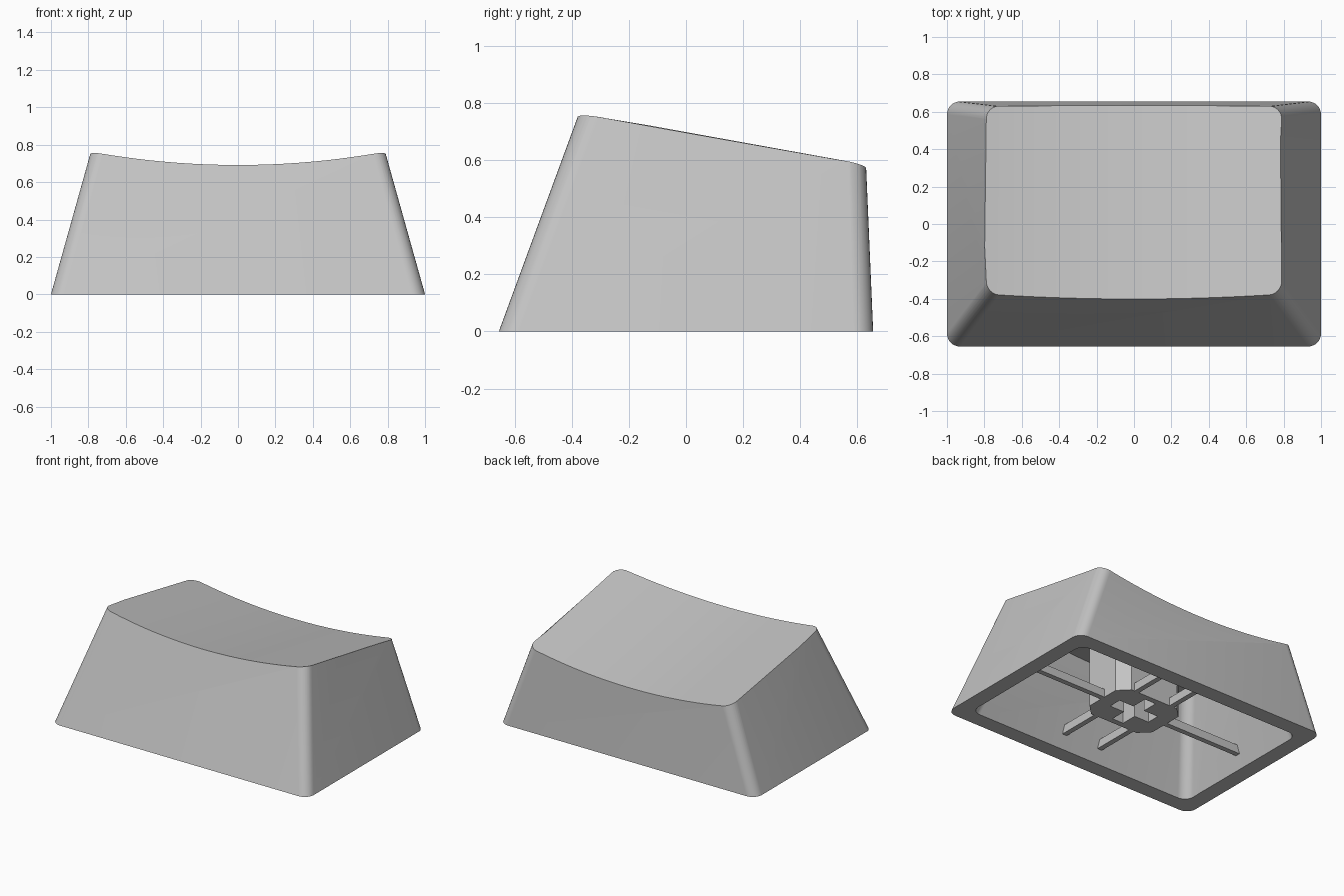
import bpy, bmesh, math
from mathutils import Vector, Matrix

cube = bpy.data.objects.get("Cube")
if cube:
    bpy.data.objects.remove(cube, do_unlink=True)

TILT = math.atan(0.178)      # slope of the top, falling to the back
WALL = 0.11
ROOF = 0.12

grey = bpy.data.materials.new("light grey plastic")
grey.use_nodes = True
grey.diffuse_color = (0.55, 0.55, 0.55, 1)
grey.node_tree.nodes["Principled BSDF"].inputs["Base Color"].default_value = (0.55, 0.55, 0.55, 1)


def make(name, bm):
    bmesh.ops.recalc_face_normals(bm, faces=bm.faces[:])
    mesh = bpy.data.meshes.new(name)
    bm.to_mesh(mesh)
    bm.free()
    mesh.materials.append(grey)
    obj = bpy.data.objects.new(name, mesh)
    bpy.context.collection.objects.link(obj)
    return obj


def rounded_rect(x, y0, y1, r, steps):
    """Counter-clockwise outline, corners rounded in the given steps."""
    pts = []
    corners = [(x - r, y1 - r), (-x + r, y1 - r), (-x + r, y0 + r), (x - r, y0 + r)]
    for i, (cx, cy) in enumerate(corners):
        for k in range(steps + 1):
            a = math.pi / 2 * (i + k / steps)
            pts.append((cx + r * math.cos(a), cy + r * math.sin(a)))
    return pts


def loft(name, low, high):
    bm = bmesh.new()
    a = [bm.verts.new(p) for p in low]
    b = [bm.verts.new(p) for p in high]
    n = len(a)
    for i in range(n):
        j = (i + 1) % n
        bm.faces.new((a[i], a[j], b[j], b[i]))
    bm.faces.new(a[::-1])
    bm.faces.new(b)
    return make(name, bm)


def tapered_body(name, inset, start, end):
    """Tapered block from the base outline towards the tilted top outline."""
    base = rounded_rect(1 - inset, -0.655 + inset, 0.655 - inset, 0.07, 8)
    top = rounded_rect(0.79 - inset, -0.375 + inset, 0.63 - inset, 0.07, 8)
    base = [Vector((x, y, 0)) for x, y in base]
    top = [Vector((x, y, 0.754 - math.tan(TILT) * (y + 0.33))) for x, y in top]
    return loft(name, [p.lerp(q, start) for p, q in zip(base, top)],
                [p.lerp(q, end) for p, q in zip(base, top)])


def dish(height, radius=4.2):
    """Large tilted cylinder that scoops the top; lowest line at this height."""
    bm = bmesh.new()
    bmesh.ops.create_cone(bm, cap_ends=True, segments=400, radius1=radius,
                          radius2=radius, depth=4)
    centre = Vector((0, math.sin(TILT), math.cos(TILT))) * radius + Vector((0, 0, height))
    turn = Matrix.Rotation(-TILT - math.pi / 2, 4, "X")
    bmesh.ops.transform(bm, matrix=Matrix.Translation(centre) @ turn, verts=bm.verts[:])
    return make("dish_cutter", bm)


def box(name, x0, x1, y0, y1, z0, z1):
    bm = bmesh.new()
    bmesh.ops.create_cube(bm, size=1)
    for v in bm.verts:
        v.co = (x1 if v.co.x > 0 else x0, y1 if v.co.y > 0 else y0, z1 if v.co.z > 0 else z0)
    return make(name, bm)


def combine(target, other, operation):
    mod = target.modifiers.new("combine", "BOOLEAN")
    mod.operation, mod.object, mod.solver = operation, other, "EXACT"
    bpy.context.view_layer.objects.active = target
    bpy.ops.object.modifier_apply(modifier=mod.name)
    bpy.data.objects.remove(other, do_unlink=True)


# Hollow cap with a scooped, sloping top
cap = tapered_body("cap_shell", 0, 0, 1.15)
combine(cap, dish(0.62), "DIFFERENCE")
cavity = tapered_body("cavity_cutter", WALL, -0.05, 1.15)
combine(cavity, dish(0.62 - ROOF), "DIFFERENCE")
combine(cap, cavity, "DIFFERENCE")

# Mounting stem with chamfered corners, reaching into the roof
BOTTOM = 0.088
outline = rounded_rect(0.26, -0.2, 0.2, 0.072, 1)
stem = loft("mounting_stem", [(x, y, BOTTOM) for x, y in outline],
            [(x, y, 0.55) for x, y in outline])

# Thin support ribs: one across, two front to back
rib_top = BOTTOM + 0.058
combine(stem, box("cross_rib", -0.9, 0.9, -0.018, 0.018, BOTTOM, rib_top), "UNION")
for side in (-1, 1):
    x = side * 0.145
    combine(stem, box("long_rib", x - 0.018, x + 0.018, -0.55, 0.58, BOTTOM, rib_top), "UNION")

# Cross-shaped socket in the stem
for hx, hy in ((0.158, 0.046), (0.044, 0.16)):
    combine(stem, box("socket_cutter", -hx, hx, -hy, hy, 0, 0.377), "DIFFERENCE")

# Smooth rounded corners and dish, keep hard edges
bpy.ops.object.select_all(action="DESELECT")
cap.select_set(True)
bpy.context.view_layer.objects.active = cap
bpy.ops.object.shade_smooth_by_angle(angle=math.radians(30))
